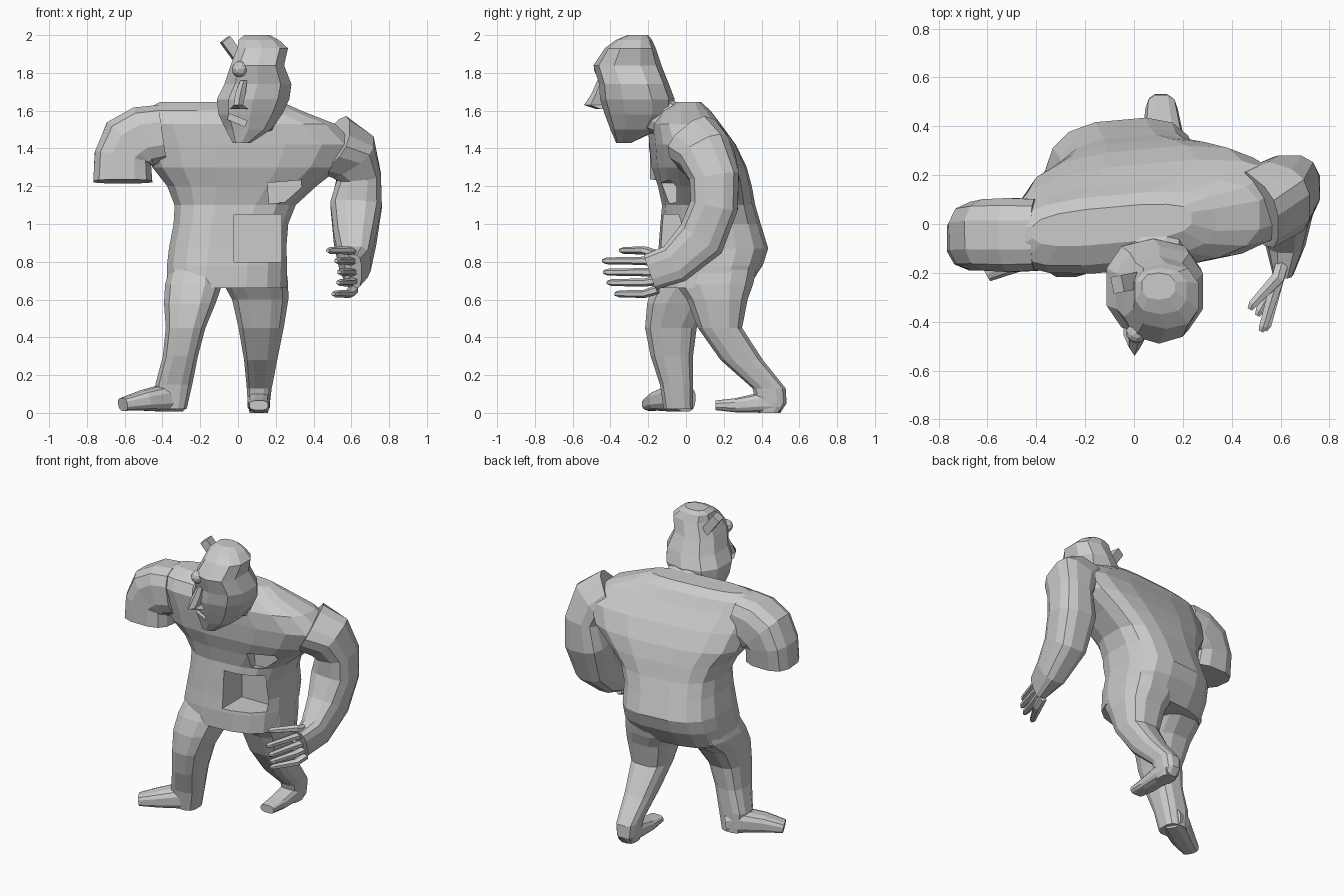
import bpy, bmesh, math
from mathutils import Vector, Matrix


def finish(name, bm):
    bmesh.ops.recalc_face_normals(bm, faces=bm.faces)
    me = bpy.data.meshes.new(name)
    bm.to_mesh(me)
    bm.free()
    ob = bpy.data.objects.new(name, me)
    bpy.context.collection.objects.link(ob)
    return ob


def loft(name, rings, sides=12, power=0.7):
    """Skin rings given as (centre, u half axis, v half axis)."""
    bm = bmesh.new()
    loops = []
    for c, u, v in rings:
        loop = []
        for i in range(sides):
            a = 2 * math.pi * (i + 0.5) / sides
            s, t = math.cos(a), math.sin(a)
            p = c + u * math.copysign(abs(s) ** power, s) + v * math.copysign(abs(t) ** power, t)
            loop.append(bm.verts.new(p))
        loops.append(loop)
    for a, b in zip(loops, loops[1:]):
        for i in range(sides):
            j = (i + 1) % sides
            bm.faces.new((a[i], a[j], b[j], b[i]))
    bm.faces.new(loops[0])
    bm.faces.new(loops[-1])
    return finish(name, bm)


def stack(name, levels, skew=0.0, **kw):
    """Horizontal sections: z, x0, x1, y0, y1."""
    return loft(name, [(Vector(((a + b) / 2, (c + d) / 2, z)),
                        Vector((b - a, (b - a) * skew, 0)) / 2,
                        Vector((0, (d - c) / 2, 0))) for z, a, b, c, d in levels], **kw)


def tube(name, pts, ref, **kw):
    """Sections across a path: x, y, z, half size along ref, other half size."""
    ref = Vector(ref)
    P = [Vector(p[:3]) for p in pts]
    rings = []
    for i, p in enumerate(pts):
        t = (P[min(i + 1, len(P) - 1)] - P[max(i - 1, 0)]).normalized()
        u = (ref - t * ref.dot(t)).normalized()
        rings.append((P[i], u * p[3], t.cross(u) * p[4]))
    return loft(name, rings, **kw)


def box(name, loc, size, ry=0.0, rz=0.0):
    bm = bmesh.new()
    m = (Matrix.Translation(loc) @ Matrix.Rotation(rz, 4, 'Z') @ Matrix.Rotation(ry, 4, 'Y')
         @ Matrix.Diagonal((*size, 1)))
    bmesh.ops.create_cube(bm, size=1, matrix=m)
    return finish(name, bm)


def cut(target, cutter):
    cutter.hide_render = True
    cutter.hide_viewport = True
    mod = target.modifiers.new("cut", 'BOOLEAN')
    mod.operation = 'DIFFERENCE'
    mod.solver = 'EXACT'
    mod.object = cutter


# Torso with hunched back, belly hole and chest wound
torso = stack("torso", [
    (0.66, -0.38, 0.26, -0.15, 0.32), (0.78, -0.38, 0.265, -0.15, 0.40),
    (0.87, -0.37, 0.26, -0.14, 0.43), (1.0, -0.345, 0.27, -0.13, 0.39),
    (1.1, -0.34, 0.31, -0.12, 0.36), (1.2, -0.38, 0.42, -0.14, 0.34),
    (1.3, -0.46, 0.55, -0.17, 0.31), (1.42, -0.5, 0.63, -0.18, 0.25),
    (1.53, -0.52, 0.52, -0.19, 0.17), (1.6, -0.5, 0.34, -0.16, 0.12),
    (1.645, -0.42, 0.24, -0.08, 0.07)], skew=0.09, sides=16, power=0.68)
cut(torso, box("belly_hole_cutter", (0.105, -0.15, 0.925), (0.25, 0.44, 0.25)))
cut(torso, box("chest_wound_cutter", (0.25, -0.17, 1.17), (0.18, 0.24, 0.11), -0.08))

# Legs and feet
stack("front_leg", [
    (0.78, -0.36, -0.08, -0.13, 0.3), (0.68, -0.39, -0.08, -0.18, 0.27),
    (0.58, -0.395, -0.115, -0.21, 0.14), (0.45, -0.385, -0.17, -0.22, 0.06),
    (0.3, -0.40, -0.21, -0.19, 0.04), (0.15, -0.44, -0.24, -0.14, 0.04),
    (0.02, -0.42, -0.27, -0.12, 0.04)])
tube("front_foot", [
    (-0.30, 0.0, 0.07, 0.065, 0.06), (-0.38, -0.05, 0.08, 0.075, 0.085),
    (-0.5, -0.13, 0.065, 0.055, 0.075), (-0.61, -0.185, 0.045, 0.035, 0.055)], (0, 0, 1))
stack("rear_leg", [
    (0.77, -0.09, 0.26, -0.06, 0.38), (0.68, -0.08, 0.27, -0.06, 0.36),
    (0.6, -0.035, 0.27, 0.0, 0.33), (0.45, 0.0, 0.245, 0.06, 0.3),
    (0.28, 0.03, 0.21, 0.18, 0.41), (0.13, 0.045, 0.18, 0.35, 0.53),
    (0.05, 0.05, 0.17, 0.37, 0.535), (0.0, 0.06, 0.16, 0.38, 0.5)])
tube("rear_foot", [
    (0.11, 0.5, 0.055, 0.055, 0.055), (0.11, 0.4, 0.055, 0.055, 0.062),
    (0.11, 0.26, 0.04, 0.038, 0.058), (0.11, 0.155, 0.04, 0.026, 0.05)], (0, 0, 1))

# Severed arm stump
tube("stump_arm", [
    (-0.40, -0.045, 1.48, 0.15, 0.155), (-0.50, -0.045, 1.465, 0.155, 0.165),
    (-0.57, -0.045, 1.42, 0.15, 0.175), (-0.61, -0.05, 1.35, 0.145, 0.155),
    (-0.61, -0.06, 1.225, 0.135, 0.16)], (0, 1, 0))

# Hanging arm with five fingers
tube("hanging_arm", [
    (0.50, 0.06, 1.42, 0.15, 0.16), (0.60, 0.11, 1.36, 0.15, 0.15),
    (0.64, 0.15, 1.25, 0.12, 0.135), (0.625, 0.15, 1.1, 0.14, 0.13),
    (0.62, 0.08, 0.92, 0.115, 0.135), (0.62, -0.06, 0.79, 0.085, 0.11),
    (0.61, -0.19, 0.745, 0.045, 0.10)], (1, 0, 0))
fingers = [(0.86, 0.475, -0.35), (0.805, 0.52, -0.44), (0.745, 0.535, -0.435),
           (0.69, 0.53, -0.415), (0.63, 0.505, -0.375)]
for i, (z, x, y) in enumerate(fingers):
    base = 0.745 + (z - 0.745) * 0.8
    tube(f"finger_{i + 1}", [(0.61, -0.15, base, 0.03, 0.024), (0.59, -0.22, z, 0.03, 0.022),
                             (x + 0.01, y + 0.02, z, 0.02, 0.018), (x, y, z, 0.012, 0.01)],
         (1, 0, 0), sides=6, power=1)

# Neck and tilted head
tube("neck", [(0.07, 0.06, 1.5, 0.17, 0.13), (0.08, -0.06, 1.54, 0.14, 0.1),
              (0.08, -0.2, 1.6, 0.12, 0.11)], (1, 0, 0))
head = stack("head", [
    (1.43, -0.03, 0.07, -0.37, -0.29), (1.5, -0.07, 0.18, -0.40, -0.14),
    (1.58, -0.11, 0.24, -0.43, -0.07), (1.66, -0.12, 0.28, -0.455, -0.06),
    (1.74, -0.08, 0.29, -0.46, -0.09), (1.84, -0.045, 0.25, -0.49, -0.13),
    (1.93, -0.01, 0.27, -0.43, -0.16), (1.975, 0.0, 0.22, -0.37, -0.18),
    (2.0, 0.03, 0.17, -0.31, -0.2)], sides=10, power=0.8)
cut(head, box("mouth_cutter", (-0.005, -0.42, 1.55), (0.1, 0.12, 0.032), 0.38))

# Face: nose, bulging eye and ear
stack("nose", [(1.61, -0.05, 0.06, -0.48, -0.38), (1.63, -0.025, 0.03, -0.54, -0.4),
               (1.69, -0.02, 0.045, -0.50, -0.4), (1.76, 0.01, 0.05, -0.47, -0.4)],
      sides=6, power=1)
bm = bmesh.new()
bmesh.ops.create_icosphere(bm, subdivisions=2, radius=0.043,
                           matrix=Matrix.Translation((0.01, -0.445, 1.82)))
finish("eye", bm)
box("ear", (-0.03, -0.24, 1.925), (0.055, 0.07, 0.13), -0.64, 0.2)
